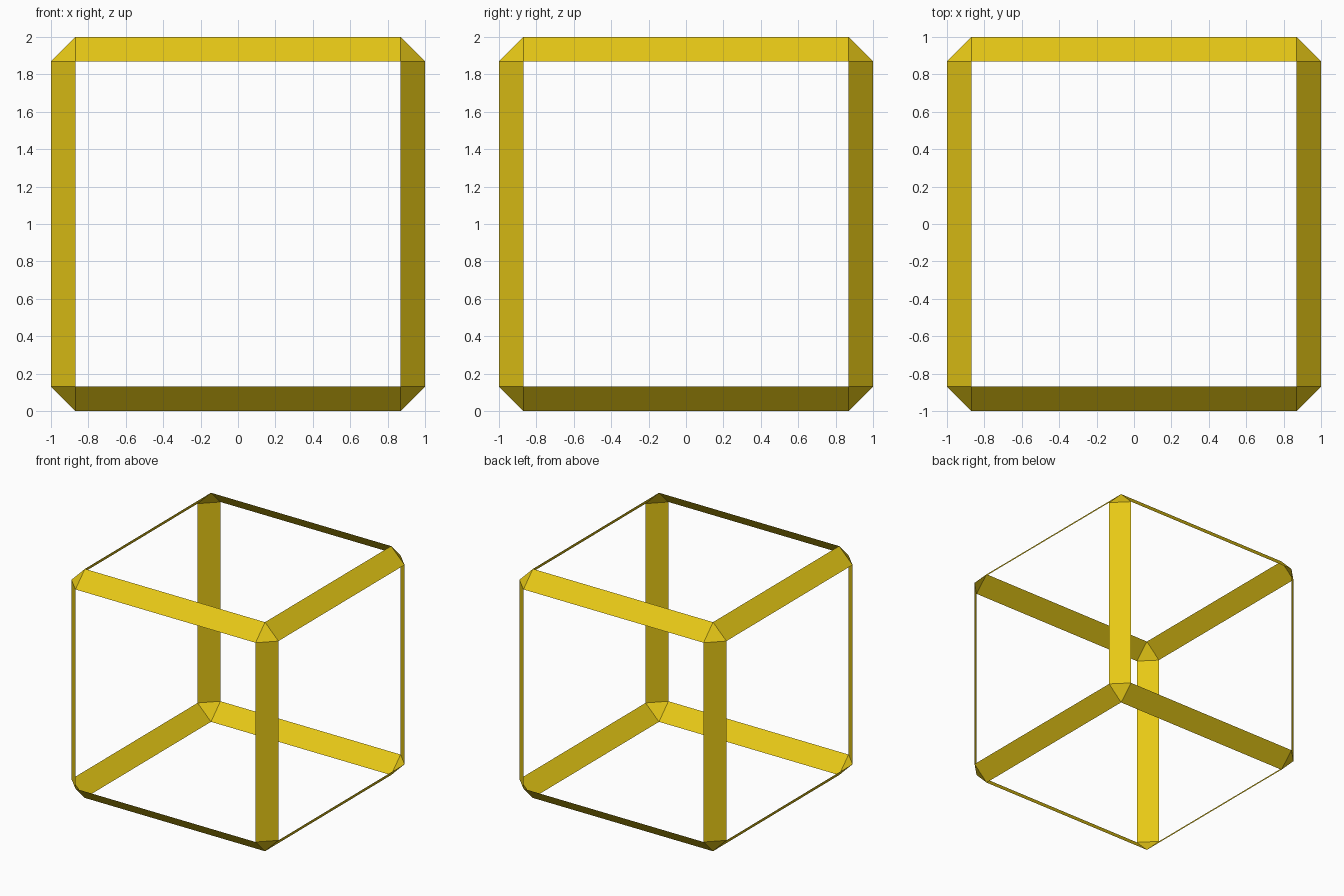
import bpy, bmesh
from mathutils import Matrix

if "Cube" in bpy.data.objects:
    bpy.data.objects.remove(bpy.data.objects["Cube"])

# Open cube frame: chamfer a cube, keep only the chamfer strips and corner triangles
bm = bmesh.new()
bmesh.ops.create_cube(bm, size=2.0, matrix=Matrix.Translation((0, 0, 1)))
bmesh.ops.bevel(bm, geom=bm.edges[:], offset=0.13, offset_type='OFFSET',
                segments=1, profile=0.5, affect='EDGES')
bm.normal_update()
panels = [f for f in bm.faces if max(abs(c) for c in f.normal) > 0.95]
bmesh.ops.delete(bm, geom=panels, context='FACES')

mesh = bpy.data.meshes.new("cube_frame")
bm.to_mesh(mesh)
bm.free()
frame = bpy.data.objects.new("cube_frame", mesh)
bpy.context.collection.objects.link(frame)

# Yellow finish
yellow = bpy.data.materials.new("yellow")
yellow.diffuse_color = (0.8, 0.58, 0.008, 1)
yellow.use_nodes = True
yellow.node_tree.nodes["Principled BSDF"].inputs["Base Color"].default_value = yellow.diffuse_color
mesh.materials.append(yellow)
